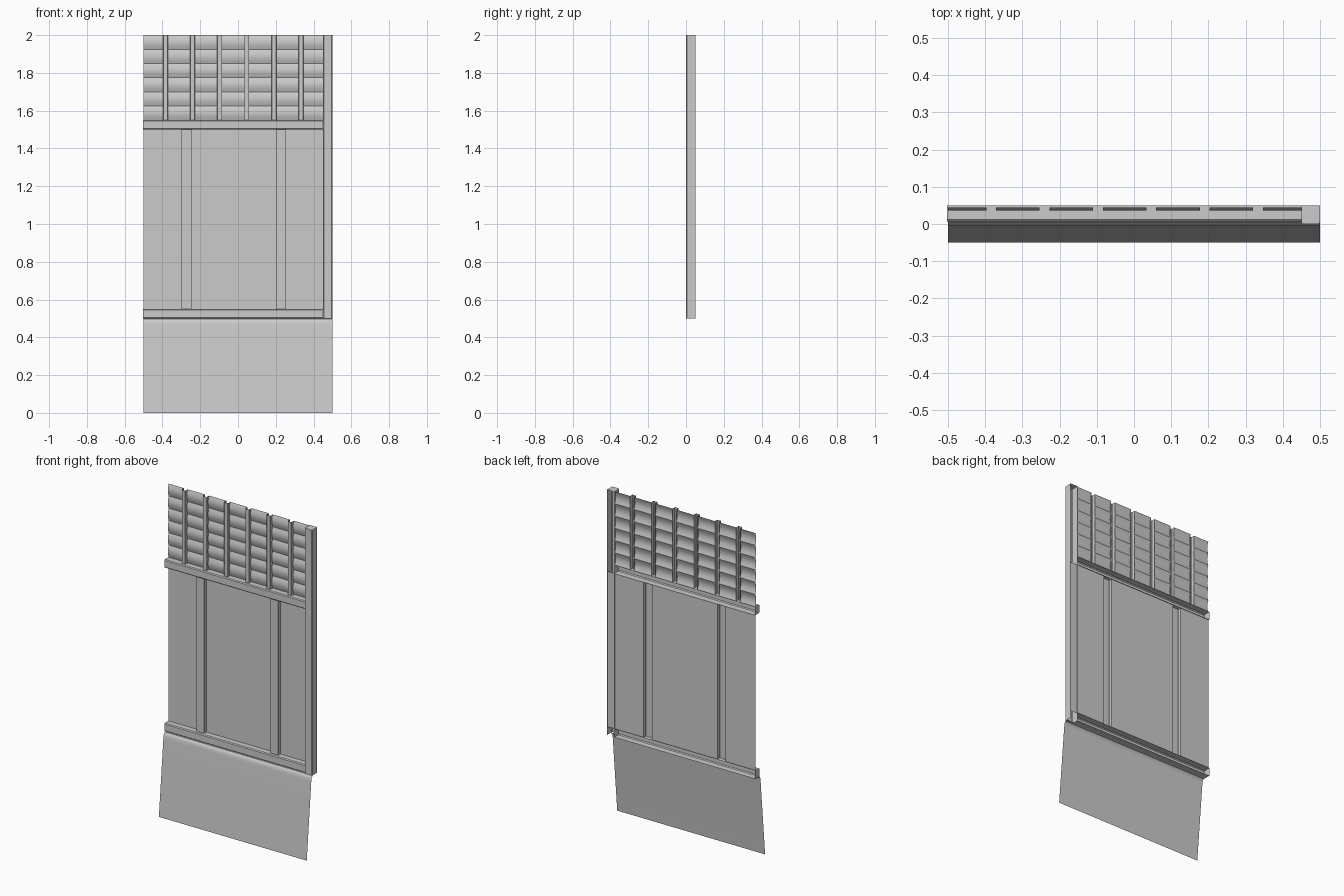
import bpy, bmesh, math
from mathutils import Vector

old = bpy.data.objects.get("Cube")
if old:
    bpy.data.objects.remove(old, do_unlink=True)

grey = bpy.data.materials.new("plain_grey")
grey.use_nodes = True
grey.diffuse_color = (0.6, 0.6, 0.6, 1)
grey.node_tree.nodes["Principled BSDF"].inputs["Base Color"].default_value = (0.6, 0.6, 0.6, 1)

BACK = 0.045      # plane of the wall sheets
RIM = 0.05        # back rim of the frame
FOOT, MID, TOP = 0.5, 1.5, 2.0
W = 0.05          # frame member width


def sheet(name, profile, axis, start, end, caps=()):
    """Sweep an open 2D profile along x (profile is y,z) or z (profile is x,y)."""
    def place(p, t):
        return Vector((t, p[0], p[1])) if axis == "x" else Vector((p[0], p[1], t))
    bm = bmesh.new()
    rows = [[bm.verts.new(place(p, t)) for p in profile] for t in (start, end)]
    for i in range(len(profile) - 1):
        bm.faces.new((rows[0][i], rows[1][i], rows[1][i + 1], rows[0][i + 1]))
    for c in caps:
        bm.faces.new(rows[c] if c else rows[c][::-1])
    # outer skin is turned to the front
    bm.normal_update()
    if sum(f.normal.y * f.calc_area() for f in bm.faces) > 0:
        bmesh.ops.reverse_faces(bm, faces=bm.faces[:])
    mesh = bpy.data.meshes.new(name)
    bm.to_mesh(mesh)
    bm.free()
    mesh.materials.append(grey)
    obj = bpy.data.objects.new(name, mesh)
    bpy.context.collection.objects.link(obj)
    bpy.ops.object.select_all(action="DESELECT")
    obj.select_set(True)
    bpy.context.view_layer.objects.active = obj
    bpy.ops.object.shade_smooth_by_angle(angle=math.radians(35))
    return obj


def channel(a, b, front, back, bevel):
    """Open-backed channel section between a and b, as (across, depth) pairs."""
    return [(a, back), (a, front + bevel), (a + bevel, front),
            (b - bevel, front), (b, front + bevel), (b, back)]


def gaps(battens, first, last):
    """Spans left between the battens."""
    edges = [first] + [e for pair in battens for e in pair] + [last]
    return list(zip(edges[::2], edges[1::2]))


# Corner post in two lengths, capped at the top and foot
post = channel(0.45, 0.5, 0.0, RIM, 0.004)
sheet("lower_post", post, "z", FOOT, MID)
sheet("upper_post", post, "z", MID, TOP, caps=(1,))

# Horizontal rails, open at the back
for name, z in (("lower_rail", FOOT), ("upper_rail", MID)):
    section = [(y, h) for h, y in channel(z, z + W, 0.007, RIM, 0.005)]
    sheet(name, section, "x", -0.503, 0.45, caps=(0,))

# Main wall panels and their battens
wide = [(-0.3, -0.245), (0.2, 0.255)]
for a, b in wide:
    sheet("wall_batten", channel(a, b, 0.025, BACK, 0.002), "z", FOOT + W, MID)
for a, b in gaps(wide, -0.5, 0.5):
    sheet("wall_panel", [(a, BACK), (b, BACK)], "z", FOOT + W, MID)

# Upper cladding: battens with bowed boards between them
narrow = [(-0.397 + i * 0.1435, -0.371 + i * 0.1435) for i in range(6)]
for a, b in narrow:
    sheet("cladding_batten", channel(a, b, 0.022, BACK, 0.002), "z", MID + W, TOP)
boards, steps = 6, 6
pitch = (TOP - MID - W) / boards
for n in range(boards):
    z = MID + W + n * pitch
    bow = [(BACK - 0.009 * math.sin(math.pi * s / steps), z + pitch * s / steps)
           for s in range(steps + 1)]
    for a, b in gaps(narrow, -0.5, 0.45):
        sheet("cladding_board", bow, "x", a, b)

# Flared skirt below the lower rail
skirt = [(0.018, 0.5), (0.006, 0.498), (-0.001, 0.491), (-0.005, 0.478),
         (-0.007, 0.46), (-0.05, 0.0)]
sheet("skirt", skirt, "x", -0.5, 0.5)
